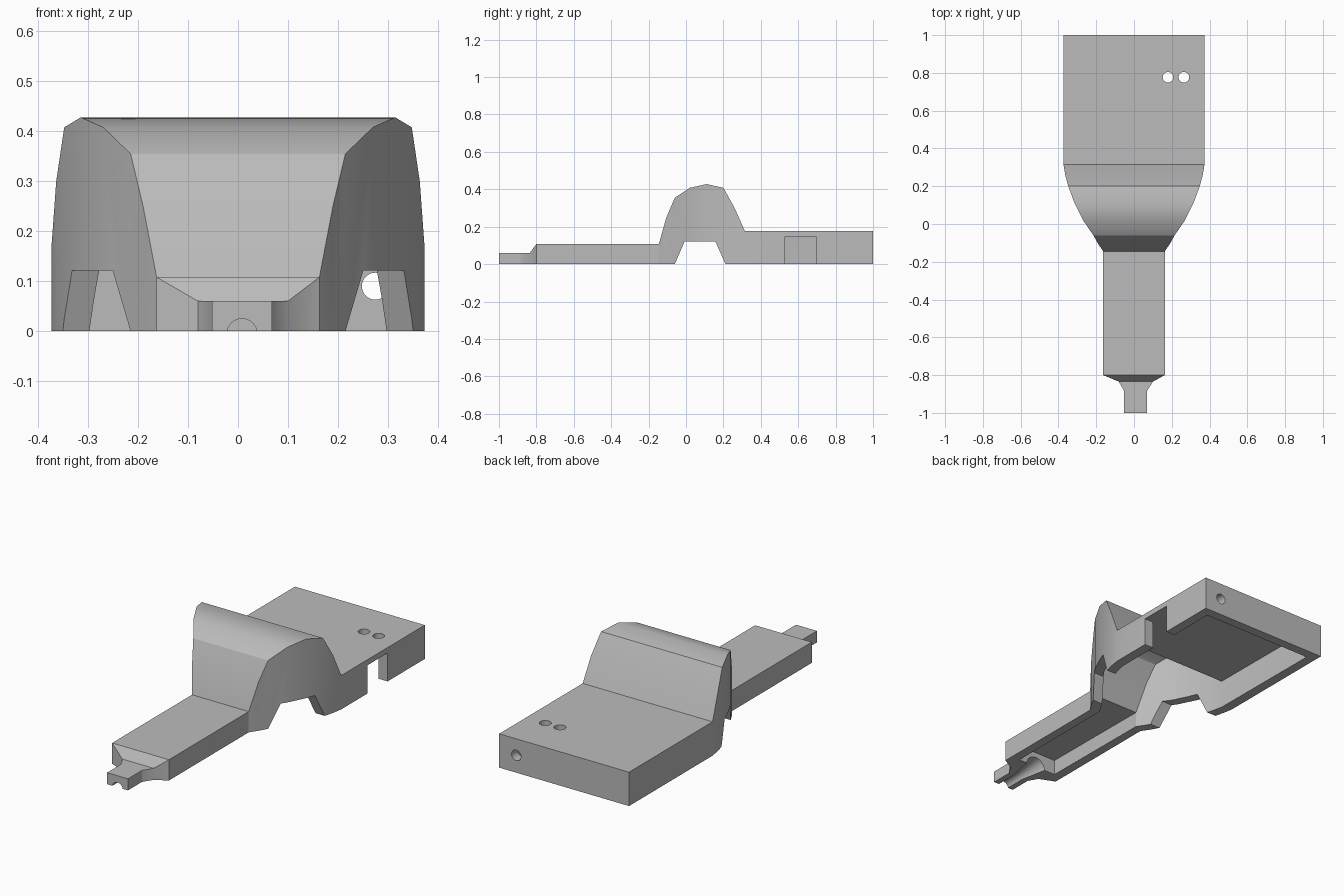
import bpy
import bmesh
import math
from mathutils import Matrix, Vector

if "Cube" in bpy.data.objects:
    bpy.data.objects.remove(bpy.data.objects["Cube"])

WALL, ROOF = 0.05, 0.028

grey = bpy.data.materials.new("plain grey")
grey.use_nodes = True
colour = (0.5, 0.5, 0.5, 1)
grey.diffuse_color = colour
grey.node_tree.nodes["Principled BSDF"].inputs["Base Color"].default_value = colour


def add_object(name, bm):
    bmesh.ops.recalc_face_normals(bm, faces=bm.faces)
    mesh = bpy.data.meshes.new(name)
    bm.to_mesh(mesh)
    bm.free()
    mesh.materials.append(grey)
    obj = bpy.data.objects.new(name, mesh)
    bpy.context.collection.objects.link(obj)
    return obj


def loft(name, stations, base):
    """Join rectangular sections (y, left x, right x, top z) along y."""
    bm = bmesh.new()
    rings = [[bm.verts.new(p) for p in ((a, y, base), (b, y, base), (b, y, z), (a, y, z))]
             for y, a, b, z in stations]
    for r, s in zip(rings, rings[1:]):
        for i in range(4):
            j = (i + 1) % 4
            bm.faces.new((r[i], r[j], s[j], s[i]))
    bm.faces.new(rings[0])
    bm.faces.new(rings[-1])
    return add_object(name, bm)


def rod(name, centre, axis, r1, r2, length):
    bm = bmesh.new()
    turn = Vector((0, 0, 1)).rotation_difference(Vector(axis)).to_matrix().to_4x4()
    bmesh.ops.create_cone(bm, cap_ends=True, segments=32, radius1=r1, radius2=r2,
                          depth=length, matrix=Matrix.Translation(centre) @ turn)
    return add_object(name, bm)


def cut(target, cutter):
    mod = target.modifiers.new("cut", "BOOLEAN")
    mod.operation = "DIFFERENCE"
    mod.solver = "EXACT"
    mod.object = cutter
    cutter.hide_render = True
    bpy.context.view_layer.objects.active = target
    bpy.ops.object.modifier_apply(modifier=mod.name)
    bpy.data.objects.remove(cutter)


# Outer body: nose, neck, hump and rear box (y, half width, top)
body = [(-0.8, 0.163, 0.108), (-0.145, 0.163, 0.108), (-0.105, 0.19, 0.25),
        (-0.06, 0.215, 0.355), (0.02, 0.27, 0.408), (0.11, 0.315, 0.428),
        (0.2, 0.348, 0.408), (0.26, 0.364, 0.3), (0.315, 0.373, 0.176), (1, 0.373, 0.176)]
nose = [(-1, -0.052, 0.068, 0.06), (-0.885, -0.052, 0.068, 0.06), (-0.835, -0.08, 0.1, 0.06)]
shell = loft("hollow_body", nose + [(y, -w, w, z) for y, w, z in body], 0)


# Inner cavity: the same profile moved inwards by the wall thickness
def wall_at(y):
    for (y0, w0, _), (y1, w1, _) in zip(body, body[1:]):
        if y <= y1:
            slope = (w1 - w0) / (y1 - y0)
            return w0 + slope * (y - y0) - WALL * math.hypot(1, slope)


def normal(p, q):
    return Vector((q[2] - p[2], p[0] - q[0])).normalized()


inner = []
for i, (y, w, z) in enumerate(body):
    n = normal(body[max(i - 1, 0)], body[max(i, 1)])
    m = normal(body[min(i, len(body) - 2)], body[min(i + 1, len(body) - 1)])
    d = (n + m) * ROOF / (1 + n.dot(m))
    yi = min(max(y + d.x, -0.8 + WALL), 1 - WALL)
    inner.append((yi, -wall_at(yi), wall_at(yi), z + d.y))
cut(shell, loft("cavity", inner, -0.05))

# Arch through both side walls under the hump
bm = bmesh.new()
arch = [bm.verts.new((-0.5, y, z)) for y, z in
        ((-0.081, -0.05), (-0.008, 0.121), (0.157, 0.121), (0.233, -0.05))]
face = bm.faces.new(arch)
new = bmesh.ops.extrude_face_region(bm, geom=[face])["geom"]
bmesh.ops.translate(bm, vec=(1, 0, 0), verts=[v for v in new if isinstance(v, bmesh.types.BMVert)])
cut(shell, add_object("arch_cutter", bm))

# Notch in the +x side wall
cut(shell, loft("notch_cutter", [(0.53, 0.3, 0.5, 0.147), (0.695, 0.3, 0.5, 0.147)], -0.05))

# Channel under the nose, flaring into the cavity
cut(shell, rod("channel", (0.008, -0.9, -0.005), (0, 1, 0), 0.03, 0.03, 0.35))
cut(shell, rod("flare", (0.008, -0.815, -0.005), (0, 1, 0), 0.03, 0.06, 0.15))

# Round holes in the roof and the rear wall
for x in (0.18, 0.264):
    cut(shell, rod("roof_hole", (x, 0.777, 0.17), (0, 0, 1), 0.028, 0.028, 0.2))
cut(shell, rod("rear_hole", (0.275, 1, 0.09), (0, 1, 0), 0.027, 0.027, 0.2))

# Smooth the hump, keep the hard edges
bpy.ops.object.select_all(action="DESELECT")
shell.select_set(True)
bpy.context.view_layer.objects.active = shell
bpy.ops.object.shade_smooth_by_angle(angle=math.radians(30))
